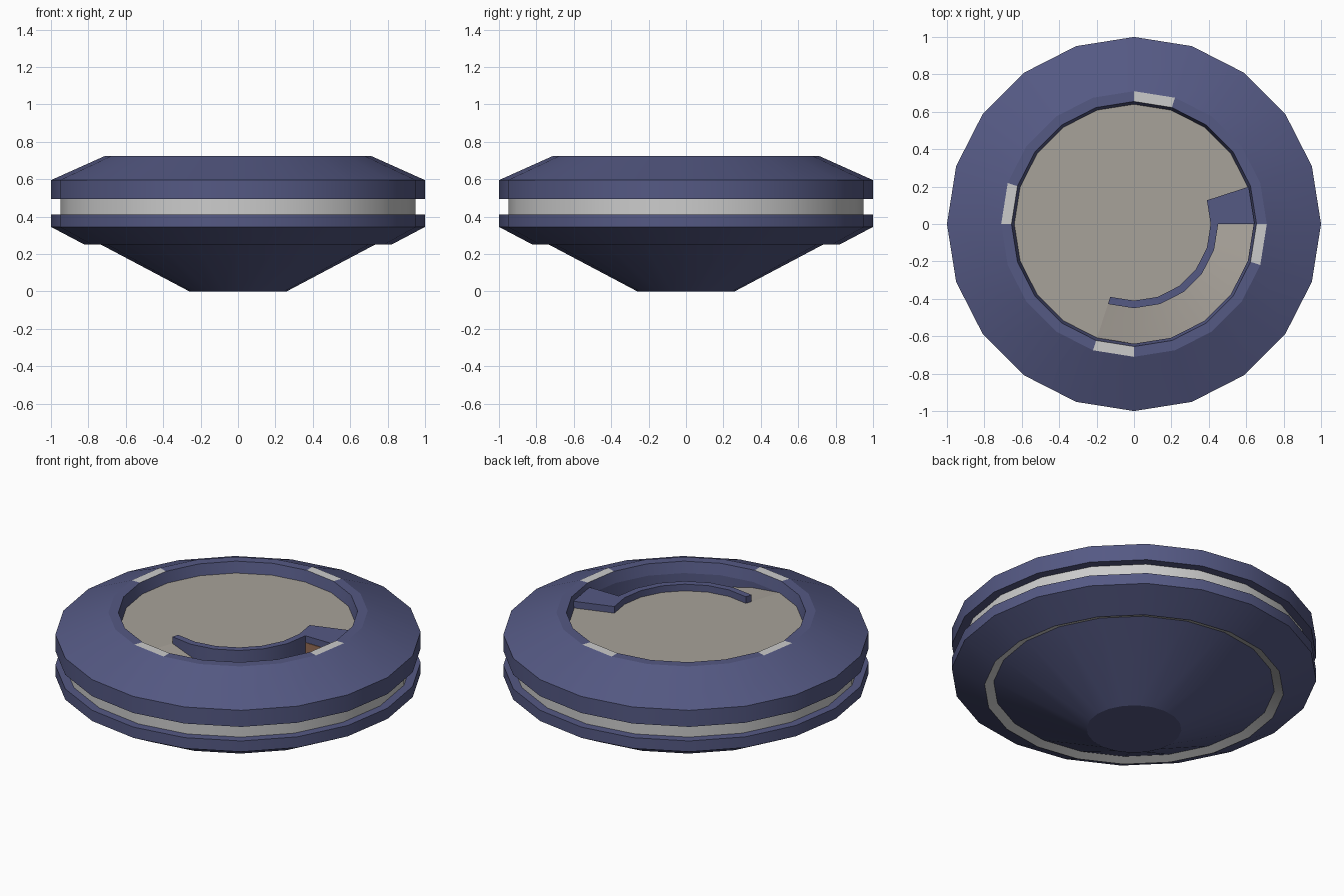
import bpy, bmesh, math

if "Cube" in bpy.data.objects:
    bpy.data.objects.remove(bpy.data.objects["Cube"])

STEP = 18  # twenty-sided model


def material(name, rgb):
    m = bpy.data.materials.new(name)
    m.diffuse_color = (*rgb, 1)
    m.use_nodes = True
    m.node_tree.nodes["Principled BSDF"].inputs["Base Color"].default_value = m.diffuse_color
    return m


BLUE = material("blue_paint", (0.09, 0.10, 0.23))
DECK = material("warm_grey", (0.39, 0.36, 0.32))
BROWN = material("brown", (0.30, 0.15, 0.09))


def sweep(name, profile, mat=None, a0=0, a1=360, closed=False, drop=0.0):
    """Turn an (r, z) profile about z from a0 to a1; drop lowers it along the way."""
    bm = bmesh.new()
    n = round((a1 - a0) / STEP)
    rows = []
    for i in range(n + 1):
        a = math.radians(a0 + i * STEP)
        rows.append([bm.verts.new((r * math.cos(a), r * math.sin(a), z - drop * i / n))
                     for r, z in profile])
    k = len(profile)
    for p, q in zip(rows, rows[1:]):
        for j in range(k if closed else k - 1):
            m = (j + 1) % k
            bm.faces.new((p[j], q[j], q[m], p[m]))
    if closed:
        bm.faces.new(rows[0])
        bm.faces.new(rows[-1])
    bmesh.ops.remove_doubles(bm, verts=bm.verts, dist=1e-5)
    if closed:
        bmesh.ops.recalc_face_normals(bm, faces=bm.faces)
    me = bpy.data.meshes.new(name)
    bm.to_mesh(me)
    bm.free()
    ob = bpy.data.objects.new(name, me)
    bpy.context.collection.objects.link(ob)
    if mat:
        me.materials.append(mat)
    bpy.ops.object.select_all(action='DESELECT')
    ob.select_set(True)
    bpy.context.view_layer.objects.active = ob
    bpy.ops.object.shade_smooth_by_angle(angle=math.radians(20))
    return ob


def block(name, r0, r1, z0, z1, a0, a1, mat):
    return sweep(name, [(r1, z0), (r1, z1), (r0, z1), (r0, z0)], mat, a0, a1, True)


TOP, FLOOR, PIT = 0.725, 0.66, 0.45

# Hull, from the bottom upwards
sweep("lower_cone", [(0, 0), (0.26, 0), (0.77, 0.27)], BLUE)
sweep("underside_ring", [(0.77, 0.27), (0.82, 0.25)])
sweep("lower_rim", [(0.82, 0.25), (1, 0.345), (1, 0.41), (0.95, 0.41)], BLUE)
sweep("groove_band", [(0.95, 0.41), (0.95, 0.495)])
sweep("upper_rim", [(0.95, 0.495), (1, 0.495), (1, 0.595), (0.71, TOP)], BLUE)

# Flat top ring, with a grey marker in every fifth segment
lip = [(0.71, TOP), (0.655, TOP)]
for i in range(4):
    sweep(f"top_ring_{i + 1}", lip, BLUE, i * 90, i * 90 + 72)
    sweep(f"marker_{i + 1}", lip, None, i * 90 + 72, i * 90 + 90)
sweep("inner_wall", [(0.655, TOP), (0.64, FLOOR)], BLUE)

# Sunken deck, open where the ramp goes down
sweep("deck_main", [(0.64, FLOOR), (0.41, FLOOR), (0, FLOOR)], DECK, 0, 252)
sweep("deck_inner", [(0.41, FLOOR), (0, FLOOR)], DECK, 252, 360)

# Curved ramp with its outer wall, rail, header and door
sweep("ramp", [(0.64, FLOOR), (0.45, FLOOR)], DECK, 252, 360, drop=FLOOR - PIT)
sweep("ramp_wall", [(0.64, FLOOR), (0.64, PIT)], BLUE, 252, 360)
block("ramp_rail", 0.41, 0.45, PIT, 0.70, 252, 360, BLUE)
block("ramp_header", 0.41, 0.645, FLOOR, 0.70, 0, 18, BLUE)
block("ramp_door", 0.45, 0.64, PIT, FLOOR - 0.002, 0, 18, BROWN)
